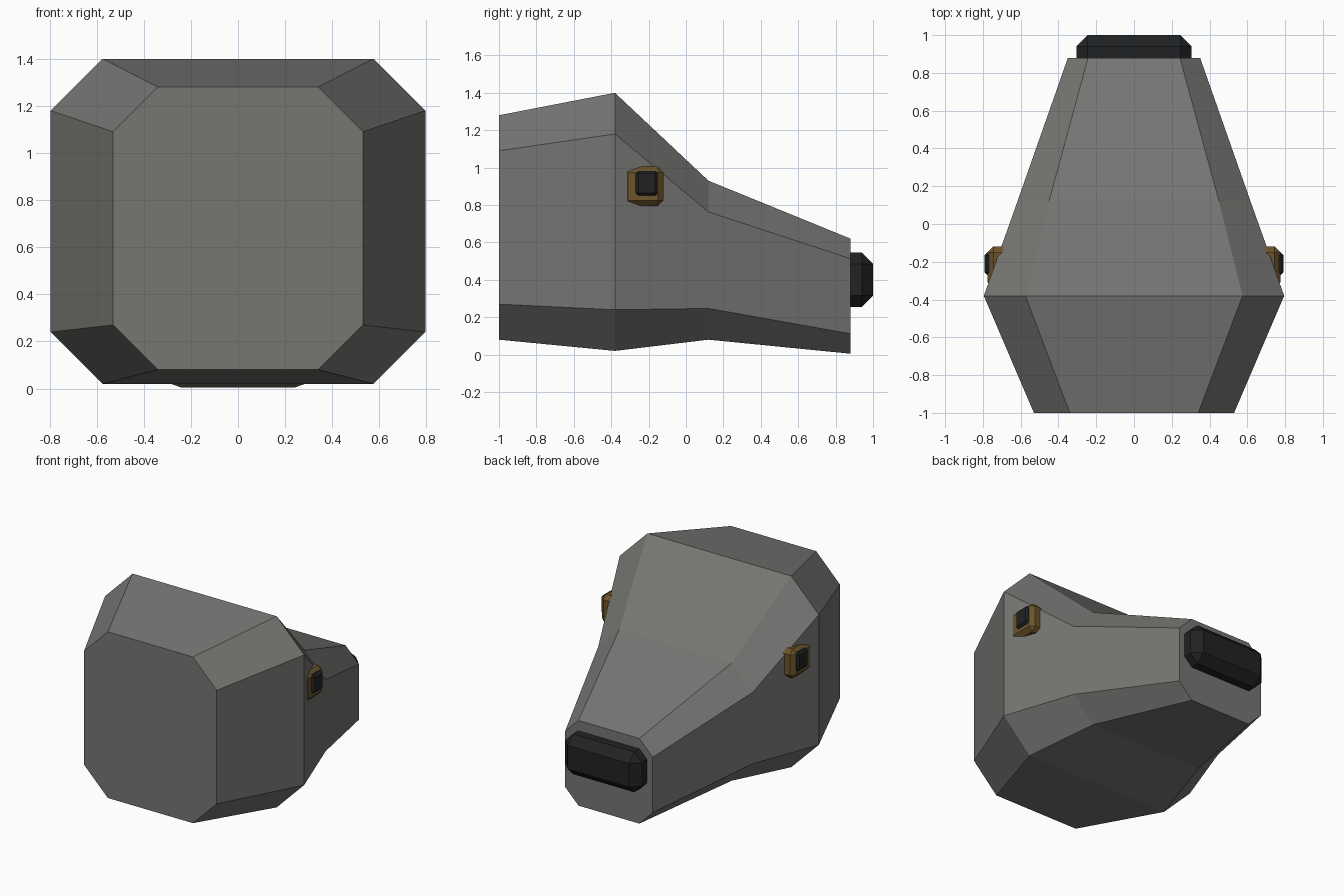
import bpy, bmesh
from mathutils import Matrix, Vector

if "Cube" in bpy.data.objects:
    bpy.data.objects.remove(bpy.data.objects["Cube"])


def material(name, rgb):
    m = bpy.data.materials.new(name)
    m.diffuse_color = (*rgb, 1)
    m.use_nodes = True
    m.node_tree.nodes["Principled BSDF"].inputs["Base Color"].default_value = m.diffuse_color
    return m


def finish(name, bm, mat):
    bmesh.ops.recalc_face_normals(bm, faces=bm.faces)
    mesh = bpy.data.meshes.new(name)
    bm.to_mesh(mesh)
    bm.free()
    mesh.materials.append(mat)
    ob = bpy.data.objects.new(name, mesh)
    bpy.context.collection.objects.link(ob)
    return ob


def chamfer_box(name, lo, hi, bevel, mat):
    lo, hi = Vector(lo), Vector(hi)
    bm = bmesh.new()
    bmesh.ops.create_cube(bm, size=1, matrix=Matrix.Translation((lo + hi) / 2)
                          @ Matrix.Diagonal((*(hi - lo), 1)))
    bmesh.ops.bevel(bm, geom=bm.edges[:], offset=bevel, segments=1,
                    affect='EDGES', profile=0.5)
    return finish(name, bm, mat)


grey = material("dark_grey", (0.18, 0.18, 0.17))
black = material("black", (0.015, 0.016, 0.017))
brown = material("brown", (0.15, 0.09, 0.025))

# Head: chamfered-rectangle sections lofted from the back of the skull to the muzzle
# (y, half width, chamfer, bottom z, top z)
sections = [(-1.00, 0.53, 0.19, 0.08, 1.28),
            (-0.38, 0.795, 0.22, 0.02, 1.40),
            (0.12, 0.617, 0.167, 0.08, 0.93),
            (0.88, 0.35, 0.107, 0.005, 0.62)]
bm = bmesh.new()
rings = []
for y, w, c, z0, z1 in sections:
    half = [(w - c, z0), (w, z0 + c), (w, z1 - c), (w - c, z1)]
    outline = half + [(-x, z) for x, z in reversed(half)]
    rings.append([bm.verts.new((x, y, z)) for x, z in outline])
for a, b in zip(rings, rings[1:]):
    for i in range(8):
        j = (i + 1) % 8
        bm.faces.new((a[i], a[j], b[j], b[i]))
bm.faces.new(rings[0])
bm.faces.new(rings[-1])
finish("head", bm, grey)

# Nose on the tip of the muzzle
chamfer_box("nose", (-0.305, 0.76, 0.255), (0.305, 1.0, 0.545), 0.06, black)

# Eyes: a brown block with a dark pupil, mirrored to both sides
eye = chamfer_box("eye", (0.60, -0.34, 0.795), (0.775, -0.12, 1.005), 0.03, brown)
pupil = chamfer_box("pupil", (0.70, -0.27, 0.85), (0.792, -0.15, 0.983), 0.015, black)
for ob in (eye, pupil):
    ob.modifiers.new("Mirror", 'MIRROR').use_axis = (True, False, False)
